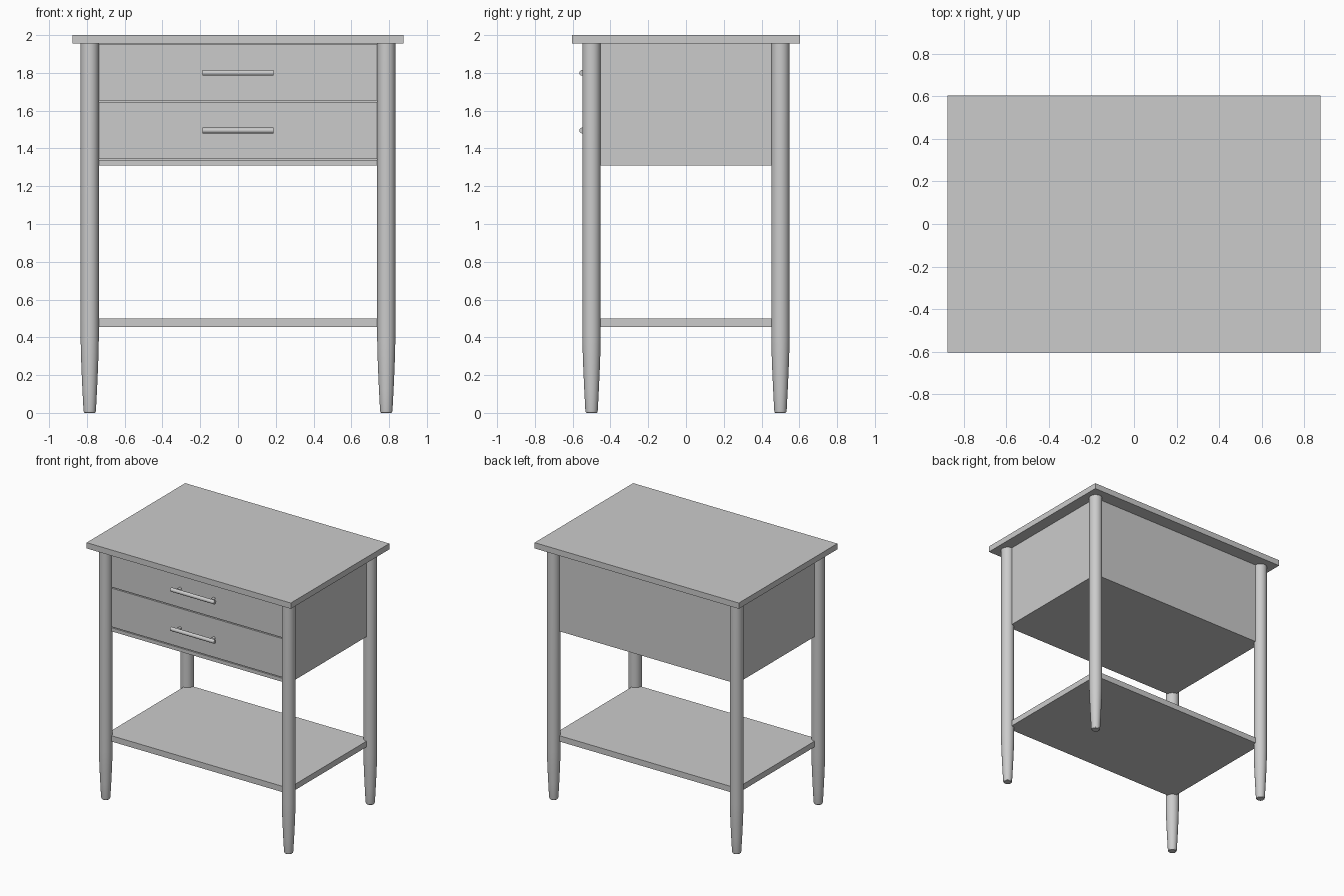
import bpy, bmesh, math
from mathutils import Matrix

if "Cube" in bpy.data.objects:
    bpy.data.objects.remove(bpy.data.objects["Cube"])

HX, HY = 0.785, 0.50        # leg centres, also the outer faces of the case
TOP_Z = 1.955               # underside of the table top


def finish(name, bm, smooth=False):
    bmesh.ops.recalc_face_normals(bm, faces=bm.faces)
    mesh = bpy.data.meshes.new(name)
    bm.to_mesh(mesh)
    bm.free()
    obj = bpy.data.objects.new(name, mesh)
    bpy.context.collection.objects.link(obj)
    if smooth:
        bpy.ops.object.select_all(action='DESELECT')
        bpy.context.view_layer.objects.active = obj
        obj.select_set(True)
        bpy.ops.object.shade_smooth_by_angle(angle=math.radians(30))
    return obj


def box(name, x, y, z):
    """Box from (min, max) pairs on each axis."""
    size = [b - a for a, b in (x, y, z)]
    mid = [(a + b) / 2 for a, b in (x, y, z)]
    bm = bmesh.new()
    bmesh.ops.create_cube(bm, size=1, matrix=Matrix.Translation(mid) @ Matrix.Diagonal((*size, 1)))
    return finish(name, bm)


def lathe(name, profile, location, sides=32):
    """Closed solid of revolution from (radius, z) points."""
    bm = bmesh.new()
    rings = [[bm.verts.new((location[0] + r * math.cos(2 * math.pi * i / sides),
                            location[1] + r * math.sin(2 * math.pi * i / sides),
                            location[2] + z)) for i in range(sides)] for r, z in profile]
    for low, high in zip(rings, rings[1:]):
        for i in range(sides):
            j = (i + 1) % sides
            bm.faces.new((low[i], low[j], high[j], high[i]))
    bm.faces.new(rings[0][::-1])
    bm.faces.new(rings[-1])
    return finish(name, bm, smooth=True)


def rod(bm, radius, length, matrix):
    bmesh.ops.create_cone(bm, cap_ends=True, segments=24, radius1=radius,
                          radius2=radius, depth=length, matrix=matrix)


# Table top and lower shelf
box("table_top", (-0.876, 0.876), (-0.604, 0.604), (TOP_Z, 2.0))
box("lower_shelf", (-HX, HX), (-HY, HY), (0.455, 0.50))

# Four round legs with tapered feet
leg_profile = [(0.027, 0), (0.031, 0.004), (0.033, 0.014), (0.039, 0.13),
               (0.0435, 0.23), (0.0465, 0.31), (0.048, 0.39), (0.048, TOP_Z)]
for sx, side in ((-1, "left"), (1, "right")):
    for sy, end in ((-1, "front"), (1, "back")):
        lathe(f"{end}_{side}_leg", leg_profile, (sx * HX, sy * HY, 0))

# Case: sides, back and bottom panel
IN = 0.740
for sx, side in ((-1, "left"), (1, "right")):
    box(f"{side}_side_panel", sorted((sx * IN, sx * HX)), (-HY, HY), (1.31, TOP_Z))
box("back_panel", (-IN, IN), (HY - 0.03, HY), (1.338, TOP_Z))
box("case_bottom", (-IN, IN), (-HY, HY), (1.31, 1.338))

# Two drawers, each a front with a body behind it and a bar handle
for label, z0, z1, hz in (("lower", 1.345, 1.645, 1.495), ("upper", 1.653, 1.952, 1.80)):
    box(f"{label}_drawer_front", (-0.735, 0.735), (-HY, -HY + 0.03), (z0, z1))
    box(f"{label}_drawer_body", (-0.715, 0.715), (-HY + 0.03, 0.44), (z0 + 0.02, z1 - 0.02))
    bm = bmesh.new()
    rod(bm, 0.015, 0.376, Matrix.Translation((0, -0.550, hz)) @ Matrix.Rotation(math.pi / 2, 4, 'Y'))
    for px in (-0.145, 0.145):
        rod(bm, 0.010, 0.056, Matrix.Translation((px, -0.523, hz)) @ Matrix.Rotation(math.pi / 2, 4, 'X'))
    finish(f"{label}_drawer_handle", bm, smooth=True)
